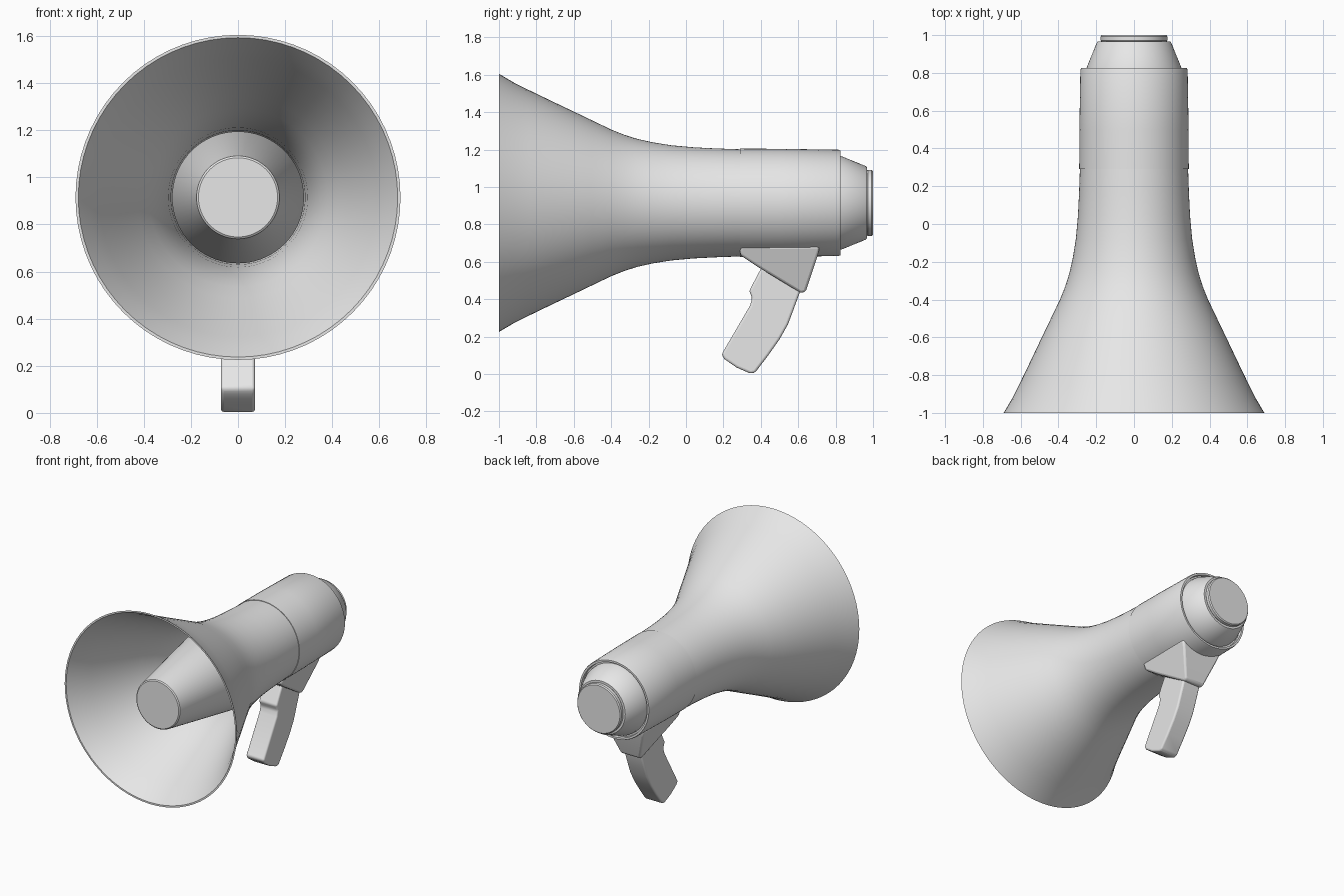
import bpy, bmesh, math

if "Cube" in bpy.data.objects:
    bpy.data.objects.remove(bpy.data.objects["Cube"])

AXIS_Z = 0.915   # height of the horn axis
SEGMENTS = 72

grey = bpy.data.materials.new("light grey")
grey.diffuse_color = (0.8, 0.8, 0.8, 1)
grey.use_nodes = True
grey.node_tree.nodes["Principled BSDF"].inputs["Base Color"].default_value = grey.diffuse_color


def finish(name, bm, bevel=0.0, segments=3, angle=30):
    """Turn a bmesh into a smooth shaded object, optionally with rounded edges."""
    bmesh.ops.recalc_face_normals(bm, faces=bm.faces[:])
    mesh = bpy.data.meshes.new(name)
    bm.to_mesh(mesh)
    bm.free()
    mesh.materials.append(grey)
    obj = bpy.data.objects.new(name, mesh)
    bpy.context.collection.objects.link(obj)
    if bevel:
        mod = obj.modifiers.new("rounded edges", 'BEVEL')
        mod.width, mod.segments = bevel, segments
        mod.limit_method = 'ANGLE'
        mod.angle_limit = math.radians(35)
    bpy.ops.object.select_all(action='DESELECT')
    obj.select_set(True)
    bpy.context.view_layer.objects.active = obj
    bpy.ops.object.shade_smooth_by_angle(angle=math.radians(angle))
    return obj


def lathe(name, profile, closed=False):
    """Revolve (y, radius) points around the horn axis."""
    bm = bmesh.new()
    rings = []
    for y, r in profile:
        if r == 0:
            rings.append([bm.verts.new((0, y, AXIS_Z))] * SEGMENTS)
            continue
        ring = []
        for i in range(SEGMENTS):
            a = 2 * math.pi * i / SEGMENTS
            ring.append(bm.verts.new((r * math.cos(a), y, AXIS_Z + r * math.sin(a))))
        rings.append(ring)
    pairs = list(zip(rings, rings[1:]))
    if closed:
        pairs.append((rings[-1], rings[0]))
    for a, b in pairs:
        for i in range(SEGMENTS):
            j = (i + 1) % SEGMENTS
            corners = list(dict.fromkeys((a[i], a[j], b[j], b[i])))
            bm.faces.new(corners)
    return finish(name, bm)


def side_slab(name, outline, half_width, bevel, segments):
    """Extrude a (y, z) outline sideways; half_width may vary with height."""
    bm = bmesh.new()
    left = [bm.verts.new((-half_width(z), y, z)) for y, z in outline]
    right = [bm.verts.new((half_width(z), y, z)) for y, z in outline]
    bm.faces.new(left)
    bm.faces.new(right[::-1])
    n = len(outline)
    for i in range(n):
        j = (i + 1) % n
        bm.faces.new((left[i], right[i], right[j], left[j]))
    return finish(name, bm, bevel, segments, 40)


# Flared horn: outer wall, then the same curve inset as the inner wall
flare = [(-1.0, .69), (-.92, .643), (-.84, .603), (-.72, .545), (-.6, .488),
         (-.5, .44), (-.4, .392), (-.33, .364), (-.26, .342), (-.18, .324),
         (-.08, .308), (.04, .297), (.16, .291), (.30, .286)]
inner = [(y, r - .012) for y, r in reversed(flare)]
lathe("horn", flare + inner, closed=True)

# Tapered sound cone inside the horn
lathe("inner_cone", [(-.92, 0), (-.92, .168), (-.914, .176), (-.30, .28),
                     (.30, .28), (.30, 0)])

# Straight rear body with a shallow lip at its back end
lathe("body", [(.29, 0), (.29, .29), (.50, .289), (.815, .284), (.825, .280),
               (.825, .266), (.805, .264), (.805, 0)])

# Tapered end cap and the round button on it
lathe("end_cap", [(.80, 0), (.80, .253), (.83, .25), (.96, .197), (.967, .190),
                  (.967, 0)])
lathe("end_button", [(.96, 0), (.96, .168), (.972, .177), (.993, .177),
                     (1.0, .170), (1.0, 0)])

# Wedge bracket under the body, narrowing downward
side_slab("handle_bracket",
          [(.29, .682), (.715, .682), (.705, .635), (.64, .44), (.615, .432),
           (.38, .575), (.29, .635)],
          lambda z: .075 + (z - .432) / .25 * .09, .014, 3)

# Curved pistol grip
side_slab("grip",
          [(.42, .60), (.375, .515), (.338, .445), (.354, .405), (.342, .365),
           (.19, .105), (.205, .08), (.27, .035), (.345, .002), (.37, .008),
           (.44, .10), (.50, .185), (.545, .265), (.575, .345), (.61, .44),
           (.62, .52)],
          lambda z: .072, .022, 4)
